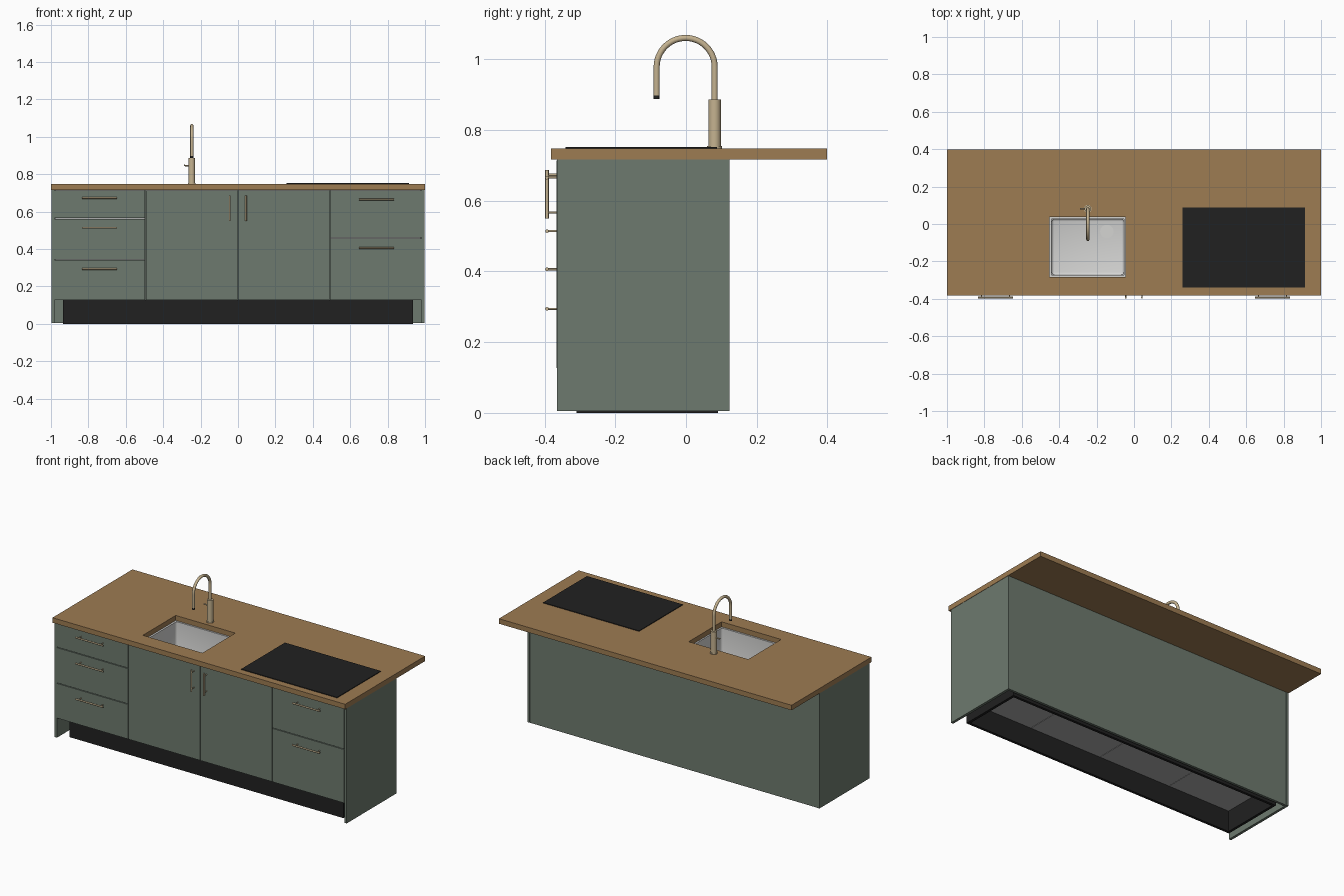
import bpy, bmesh, math
from mathutils import Vector, Matrix

if "Cube" in bpy.data.objects:
    bpy.data.objects.remove(bpy.data.objects["Cube"])


def material(name, rgb):
    m = bpy.data.materials.new(name)
    m.diffuse_color = (*rgb, 1)
    m.use_nodes = True
    m.node_tree.nodes["Principled BSDF"].inputs["Base Color"].default_value = m.diffuse_color
    return m


GREEN = material("sage green", (0.155, 0.195, 0.158))
WOOD = material("oak wood", (0.34, 0.2, 0.085))
BRASS = material("brushed brass", (0.56, 0.45, 0.28))
BLACK = material("black", (0.015, 0.015, 0.015))
STEEL = material("light steel", (0.66, 0.66, 0.65))
GREY = material("carcass grey", (0.42, 0.42, 0.42))


def finish(name, bm, mat, smooth=False):
    bmesh.ops.recalc_face_normals(bm, faces=bm.faces)
    me = bpy.data.meshes.new(name)
    bm.to_mesh(me)
    bm.free()
    ob = bpy.data.objects.new(name, me)
    bpy.context.collection.objects.link(ob)
    me.materials.append(mat)
    if smooth:
        bpy.ops.object.select_all(action='DESELECT')
        ob.select_set(True)
        bpy.context.view_layer.objects.active = ob
        bpy.ops.object.shade_smooth_by_angle(angle=math.radians(40))
    return ob


def box(name, x, y, z, mat):
    bm = bmesh.new()
    size = Matrix.Diagonal((x[1] - x[0], y[1] - y[0], z[1] - z[0], 1))
    mid = Matrix.Translation((sum(x) / 2, sum(y) / 2, sum(z) / 2))
    bmesh.ops.create_cube(bm, size=1, matrix=mid @ size)
    return finish(name, bm, mat)


def rect_ring(name, ox, oy, ix, iy, z, mat):
    """Rectangular slab with a rectangular hole."""
    bm = bmesh.new()

    def loop(x, y, h):
        return [bm.verts.new((x[a], y[b], h)) for a, b in ((0, 0), (1, 0), (1, 1), (0, 1))]
    loops = [loop(ox, oy, z[0]), loop(ox, oy, z[1]), loop(ix, iy, z[1]), loop(ix, iy, z[0])]
    for k in range(4):
        a, b = loops[k], loops[(k + 1) % 4]
        for i in range(4):
            j = (i + 1) % 4
            bm.faces.new((a[i], a[j], b[j], b[i]))
    return finish(name, bm, mat)


def rod(bm, p, q, r, n=16):
    p, q = Vector(p), Vector(q)
    d = q - p
    m = Matrix.Translation((p + q) / 2) @ d.to_track_quat('Z', 'Y').to_matrix().to_4x4()
    bmesh.ops.create_cone(bm, cap_ends=True, segments=n, radius1=r, radius2=r,
                          depth=d.length, matrix=m)


def handle(name, x, z, axis, half, post):
    """Round bar on two posts; axis is the bar direction."""
    bm = bmesh.new()
    c, a = Vector((x, -0.393, z)), Vector(axis)
    rod(bm, c - a * half, c + a * half, 0.005)
    for s in (-1, 1):
        p = c + a * post * s
        rod(bm, p, p + Vector((0, 0.032, 0)), 0.003, 12)
    finish(name, bm, BRASS, True)


# Worktop with sink opening, and hob
rect_ring("worktop", (-1, 1), (-0.382, 0.398), (-0.452, -0.045), (-0.283, 0.038),
          (0.717, 0.748), WOOD)
box("hob", (0.26, 0.915), (-0.34, 0.087), (0.748, 0.752), BLACK)

# Side and back panels
box("left_side_panel", (-0.998, -0.982), (-0.365, 0.123), (0.005, 0.717), GREEN)
box("right_side_panel", (0.982, 0.998), (-0.365, 0.123), (0.005, 0.717), GREEN)
box("back_panel", (-0.982, 0.982), (0.107, 0.122), (0.005, 0.717), GREEN)

# Hollow plinth
rect_ring("plinth", (-0.936, 0.936), (-0.309, 0.09), (-0.92, 0.92), (-0.293, 0.074),
          (0, 0.128), BLACK)

# Four cabinet carcasses: walls and floor
splits = (-0.98, -0.495, -0.002, 0.49, 0.98)
for i, (a, b) in enumerate(zip(splits, splits[1:])):
    a, b = a + 0.001, b - 0.001
    rect_ring(f"carcass_walls_{i + 1}", (a, b), (-0.346, 0.106), (a + 0.016, b - 0.016),
              (-0.33, 0.09), (0.128, 0.715), GREY)
    box(f"carcass_floor_{i + 1}", (a + 0.016, b - 0.016), (-0.33, 0.09), (0.128, 0.144), GREY)

# Drawer fronts and doors
FY = (-0.366, -0.348)
for i, z in enumerate(((0.127, 0.341), (0.345, 0.562), (0.566, 0.713))):
    box(f"left_drawer_front_{i + 1}", (-0.98, -0.497), FY, z, GREEN)
for i, z in enumerate(((0.127, 0.457), (0.461, 0.713))):
    box(f"right_drawer_front_{i + 1}", (0.492, 0.98), FY, z, GREEN)
box("left_door", (-0.493, -0.004), FY, (0.127, 0.713), GREEN)
box("right_door", (0.0, 0.488), FY, (0.127, 0.713), GREEN)

# Handles
for i, z in enumerate((0.294, 0.514, 0.674)):
    handle(f"left_drawer_handle_{i + 1}", -0.74, z, (1, 0, 0), 0.094, 0.075)
for i, z in enumerate((0.406, 0.665)):
    handle(f"right_drawer_handle_{i + 1}", 0.74, z, (1, 0, 0), 0.094, 0.075)
for side, x in (("left", -0.044), ("right", 0.042)):
    handle(f"{side}_door_handle", x, 0.618, (0, 0, 1), 0.068, 0.051)

# Sink bowl: rounded open box with a floor falling to the middle
bm = bmesh.new()
mid = Matrix.Translation((-0.2475, -0.122, 0.627))
bmesh.ops.create_cube(bm, size=1, matrix=mid @ Matrix.Diagonal((0.386, 0.3, 0.18, 1)))
bmesh.ops.delete(bm, geom=[f for f in bm.faces if f.calc_center_median().z > 0.7],
                 context='FACES_ONLY')
edges = [e for e in bm.edges if not e.is_boundary]
bmesh.ops.bevel(bm, geom=edges, offset=0.014, segments=3, profile=0.5, affect='EDGES')
floor = max(bm.faces, key=lambda f: f.calc_area() if f.calc_center_median().z < 0.54 else 0)
for v in bmesh.ops.poke(bm, faces=[floor])['verts']:
    v.co.z -= 0.006
bowl = finish("sink_bowl", bm, STEEL, True)
for p in bowl.data.polygons:  # show the inside of the bowl
    p.flip()
rect_ring("sink_rim", (-0.47, -0.025), (-0.3, 0.056), (-0.4405, -0.0545), (-0.272, 0.028),
          (0.713, 0.717), STEEL)
bm = bmesh.new()
rod(bm, (-0.145, -0.04, 0.53), (-0.145, -0.04, 0.539), 0.036, 32)
finish("sink_drain", bm, STEEL, True)

# Tap: body, lever, bent spout and black nozzle
TX, TY = -0.247, 0.081
bm = bmesh.new()
rod(bm, (TX, TY, 0.748), (TX, TY, 0.754), 0.021, 32)
rod(bm, (TX, TY, 0.754), (TX, TY, 0.886), 0.0175, 32)
rod(bm, (TX, TY, 0.845), (TX - 0.042, TY, 0.847), 0.004, 12)
finish("tap_body", bm, BRASS, True)

R, ZC = 0.082, 0.978
path = [(TY, 0.88)]
path += [(TY - R + R * math.cos(t * math.pi / 24), ZC + R * math.sin(t * math.pi / 24))
         for t in range(25)]
path += [(TY - 2 * R, 0.897)]
bm = bmesh.new()
rings = []
for i, (y, z) in enumerate(path):
    t = max(0, min(24, i - 1)) * math.pi / 24
    out = Vector((0, math.cos(t), math.sin(t)))
    c = Vector((TX, y, z))
    rings.append([bm.verts.new(c + 0.0085 * (out * math.cos(k * math.pi / 8)
                  + Vector((1, 0, 0)) * math.sin(k * math.pi / 8))) for k in range(16)])
for a, b in zip(rings, rings[1:]):
    for k in range(16):
        bm.faces.new((a[k], a[(k + 1) % 16], b[(k + 1) % 16], b[k]))
bm.faces.new(rings[0])
bm.faces.new(rings[-1])
finish("tap_spout", bm, BRASS, True)
bm = bmesh.new()
rod(bm, (TX, TY - 2 * R, 0.887), (TX, TY - 2 * R, 0.898), 0.0083)
finish("tap_nozzle", bm, BLACK, True)
